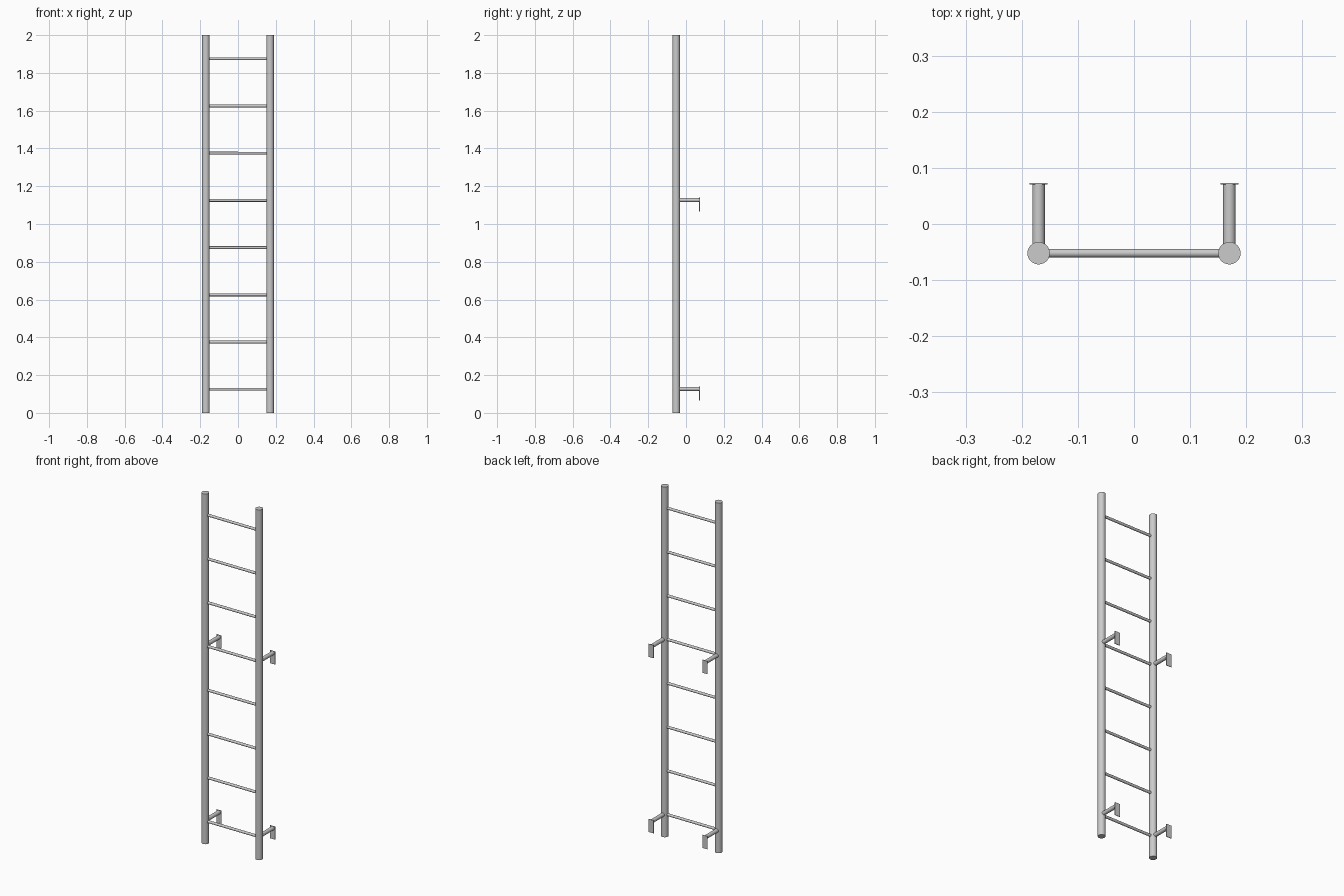
import bpy, math

if "Cube" in bpy.data.objects:
    bpy.data.objects.remove(bpy.data.objects["Cube"])

RAIL_X, RAIL_Y, RAIL_R = 0.17, -0.052, 0.02
HEIGHT = 2.0
BACK_Y = 0.073


def tube(name, center, radius, length, axis, sides=32):
    rot = {'x': (0, math.pi / 2, 0), 'y': (math.pi / 2, 0, 0), 'z': (0, 0, 0)}[axis]
    bpy.ops.mesh.primitive_cylinder_add(vertices=sides, radius=radius, depth=length,
                                        location=center, rotation=rot)
    obj = bpy.context.object
    obj.name = name
    bpy.ops.object.shade_smooth_by_angle(angle=math.radians(35))
    return obj


def plate(name, center, size):
    bpy.ops.mesh.primitive_cube_add(size=1, location=center)
    obj = bpy.context.object
    obj.name = name
    obj.scale = size
    bpy.ops.object.transform_apply(location=False, rotation=False, scale=True)
    return obj


# Rungs: eight thin bars ending just inside the rails
for i in range(8):
    tube(f"rung_{i + 1}", (0, RAIL_Y, 0.125 + 0.25 * i), 0.0075,
         2 * (RAIL_X - RAIL_R) + 0.01, 'x')

for side, label in ((-1, "left"), (1, "right")):
    x = side * RAIL_X
    # Side rail
    tube(f"{label}_rail", (x, RAIL_Y, HEIGHT / 2), RAIL_R, HEIGHT, 'z')
    # Wall brackets: a round arm ending in a thin hanging plate
    for z, level in ((0.127, "lower"), (1.127, "upper")):
        start, end = RAIL_Y + RAIL_R - 0.006, BACK_Y - 0.002
        tube(f"{label}_{level}_bracket_arm", (x, (start + end) / 2, z), 0.011,
             end - start, 'y')
        plate(f"{label}_{level}_wall_plate", (x, BACK_Y - 0.0015, z - 0.025),
              (0.032, 0.003, 0.074))
